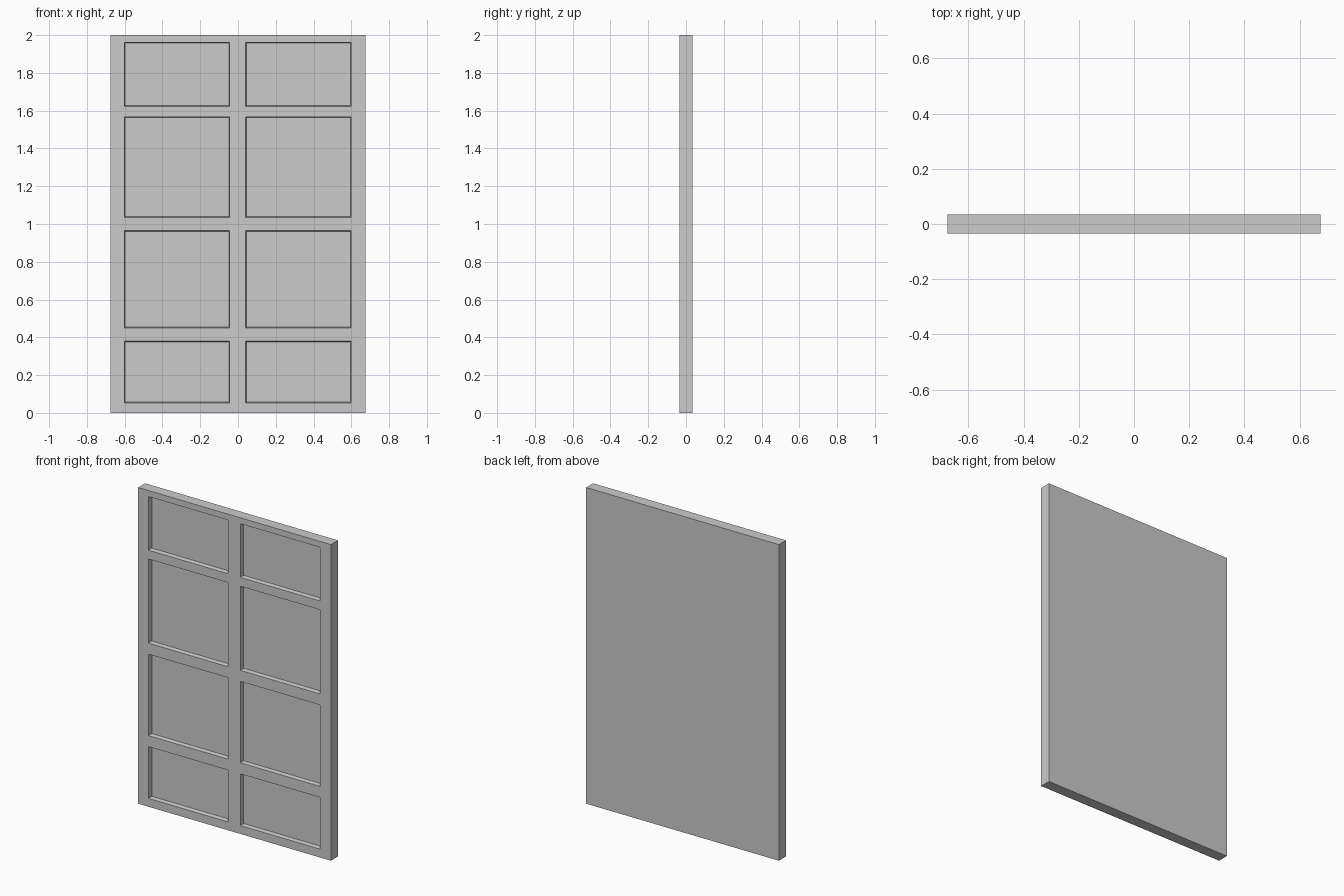
import bpy, bmesh

if "Cube" in bpy.data.objects:
    bpy.data.objects.remove(bpy.data.objects["Cube"])

HALF_T = 0.035     # half thickness of the door
DEPTH = 0.027      # recess depth of the panels
TAPER = 0.004      # slight slope of the recess walls

# Grid lines: odd intervals are recessed panels, even ones are rails and stiles
xs = [-0.675, -0.602, -0.044, 0.041, 0.599, 0.675]
zs = [0, 0.053, 0.38, 0.45, 0.965, 1.035, 1.567, 1.623, 1.962, 2.0]

bm = bmesh.new()
grid = [[bm.verts.new((x, -HALF_T, z)) for z in zs] for x in xs]

# Front face, collecting the panel cells
panels = []
for i in range(len(xs) - 1):
    for j in range(len(zs) - 1):
        f = bm.faces.new((grid[i][j], grid[i + 1][j],
                          grid[i + 1][j + 1], grid[i][j + 1]))
        if i % 2 and j % 2:
            panels.append(f)

# Outer edge and flat back
rim = [e for e in bm.edges if e.is_boundary]
side = bmesh.ops.extrude_edge_only(bm, edges=rim)["geom"]
for v in side:
    if isinstance(v, bmesh.types.BMVert):
        v.co.y = HALF_T
bmesh.ops.contextual_create(
    bm, geom=[e for e in side if isinstance(e, bmesh.types.BMEdge) and e.is_boundary])

# Sunken panels
bmesh.ops.recalc_face_normals(bm, faces=bm.faces)
bmesh.ops.inset_individual(bm, faces=panels, thickness=TAPER, use_even_offset=True)
for v in {v for f in panels for v in f.verts}:
    v.co.y = -HALF_T + DEPTH
bmesh.ops.recalc_face_normals(bm, faces=bm.faces)

mesh = bpy.data.meshes.new("panelled_door")
bm.to_mesh(mesh)
bm.free()
door = bpy.data.objects.new("panelled_door", mesh)
bpy.context.collection.objects.link(door)
